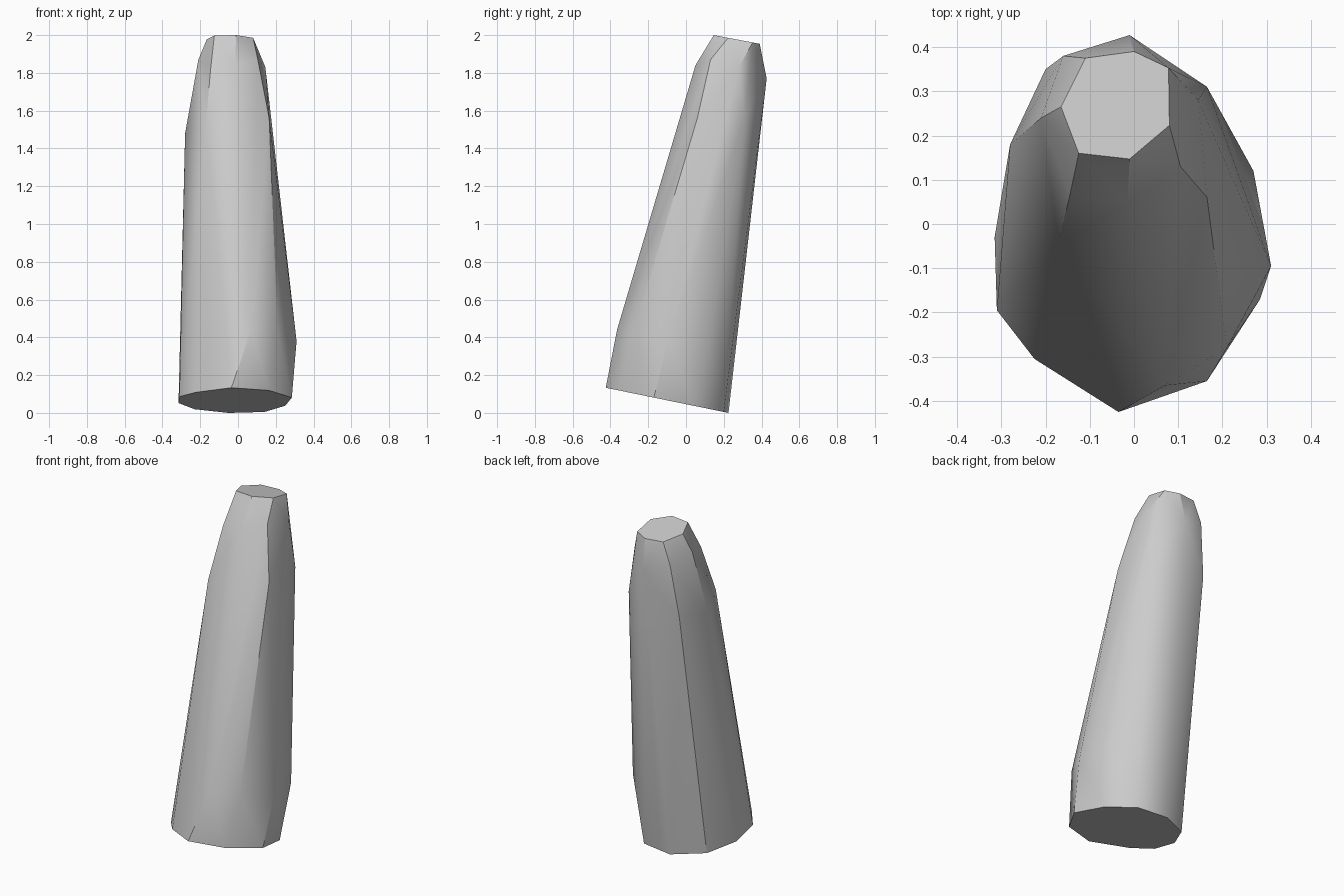
import bpy, bmesh, math

cube = bpy.data.objects.get("Cube")
if cube:
    bpy.data.objects.remove(cube, do_unlink=True)

# Material
mat = bpy.data.materials.new("stone grey")
mat.use_nodes = True
grey = (0.6, 0.6, 0.6, 1)
mat.diffuse_color = grey
mat.node_tree.nodes["Principled BSDF"].inputs["Base Color"].default_value = grey

# Tilted flat ends: outlines seen from above
top_outline = [(-.165, .265), (-.125, .16), (-.01, .147), (.08, .223),
               (.078, .353), (0, .39), (-.11, .375)]
base_outline = [(-.315, -.03), (-.31, -.195), (-.225, -.305), (-.035, -.425),
                (.165, -.355), (.285, -.17), (.25, .04), (.14, .2),
                (-.05, .225), (-.23, .13)]

# Chipped corners along the body
shoulder = [(-.21, .24, 1.87), (-.145, .065, 1.82), (-.015, .05, 1.84),
            (.105, .13, 1.87), (.145, .28, 1.83), (-.01, .427, 1.77),
            (-.16, .38, 1.83)]
upper = [(-.28, .18, 1.48), (-.17, -.04, 1.53), (.165, .06, 1.56),
         (.165, .31, 1.56), (-.2, .35, 1.52)]
lower = [(.07, -.365, .44), (.21, -.28, .42), (.31, -.095, .38), (.27, .12, .36)]


def slanted(outline, height, slope):
    return [(x, y, height - slope * y) for x, y in outline]


points = (slanted(top_outline, 2.028, .19) + slanted(base_outline, .046, .205)
          + shoulder + upper + lower)

# Faceted pillar wrapped around the corners
bm = bmesh.new()
for p in points:
    bm.verts.new(p)
bmesh.ops.convex_hull(bm, input=bm.verts[:])
loose = [v for v in bm.verts if not v.link_faces]
bmesh.ops.delete(bm, geom=loose, context="VERTS")
bmesh.ops.dissolve_limit(bm, angle_limit=math.radians(1),
                         verts=bm.verts[:], edges=bm.edges[:])
bmesh.ops.recalc_face_normals(bm, faces=bm.faces[:])
mesh = bpy.data.meshes.new("stone_pillar")
bm.to_mesh(mesh)
bm.free()
mesh.materials.append(mat)
pillar = bpy.data.objects.new("stone_pillar", mesh)
bpy.context.collection.objects.link(pillar)

# Soft facets, sharp ridges
bpy.ops.object.select_all(action="DESELECT")
pillar.select_set(True)
bpy.context.view_layer.objects.active = pillar
bpy.ops.object.shade_smooth_by_angle(angle=math.radians(30))
